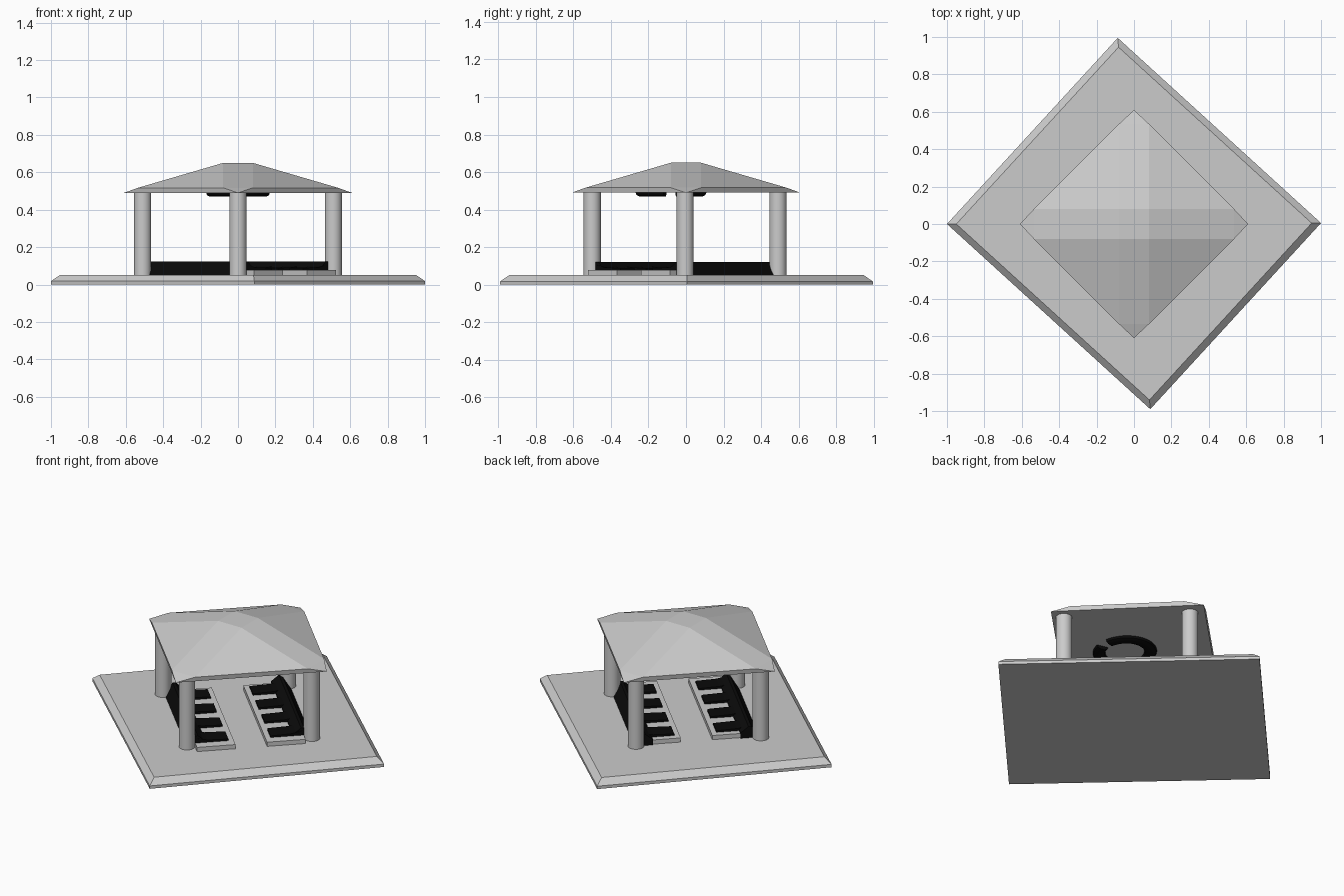
import bpy, bmesh, math
from mathutils import Vector

if "Cube" in bpy.data.objects:
    bpy.data.objects.remove(bpy.data.objects["Cube"])

def material(name, rgb):
    m = bpy.data.materials.new(name)
    m.diffuse_color = (*rgb, 1)
    m.use_nodes = True
    m.node_tree.nodes["Principled BSDF"].inputs["Base Color"].default_value = m.diffuse_color
    return m

GREY = material("light grey", (0.6, 0.6, 0.6))
BLACK = material("black", (0.003, 0.003, 0.003))

def finish(name, bm, mat, smooth=False):
    bmesh.ops.recalc_face_normals(bm, faces=bm.faces)
    me = bpy.data.meshes.new(name)
    bm.to_mesh(me)
    bm.free()
    ob = bpy.data.objects.new(name, me)
    bpy.context.collection.objects.link(ob)
    me.materials.append(mat)
    if smooth:
        bpy.ops.object.select_all(action='DESELECT')
        ob.select_set(True)
        bpy.context.view_layer.objects.active = ob
        bpy.ops.object.shade_smooth_by_angle(angle=math.radians(35))
    return ob

def loft(name, rings, mat, closed=False, smooth=False):
    """Skin a list of equal rings of points, capped unless closed."""
    bm = bmesh.new()
    rows = [[bm.verts.new(p) for p in r] for r in rings]
    n = len(rows[0])
    pairs = list(zip(rows, rows[1:]))
    for a, b in pairs:
        for i in range(n):
            j = (i + 1) % n
            bm.faces.new((a[i], a[j], b[j], b[i]))
    bm.faces.new(rows[0])
    bm.faces.new(rows[-1])
    return finish(name, bm, mat, smooth)

def diagonal(p, q, z):
    """p runs along the shelter towards +x -y, q across it."""
    s = math.sqrt(0.5)
    return Vector(((p + q) * s, (q - p) * s, z))

def extrude_p(name, profile, p0, p1, mat):
    return loft(name, [[diagonal(p, q, z) for q, z in profile] for p in (p0, p1)], mat)

# Ground slab with sloped rim
corners = [(-1, 0), (0.087, -0.99), (1, 0.005), (-0.087, 0.995)]
loft("base", [[(x * k, y * k, z) for x, y in corners]
              for k, z in ((1, 0), (1, 0.018), (0.95, 0.052))], GREY)

# Roof: convex hull of eave corners, raised eave edge and flat top
bm = bmesh.new()
pts = [(0.61, 0, 0.49), (-0.61, 0, 0.49), (0, 0.61, 0.49), (0, -0.61, 0.49)]
for sx in (-1, 1):
    for sy in (-1, 1):
        pts += [(sx * 0.08, sy * 0.535, 0.517), (sx * 0.535, sy * 0.08, 0.517),
                (sx * 0.08, sy * 0.08, 0.65)]
for p in pts:
    bm.verts.new(p)
bmesh.ops.convex_hull(bm, input=bm.verts)
bmesh.ops.dissolve_limit(bm, angle_limit=0.01, verts=bm.verts, edges=bm.edges)
finish("roof", bm, GREY)

# Posts
for i, (x, y) in enumerate([(-0.51, -0.005), (0.51, -0.005), (0, -0.5), (0, 0.49)]):
    rings = [[(x + 0.046 * math.cos(t * math.tau / 32), y + 0.046 * math.sin(t * math.tau / 32), z)
              for t in range(32)] for z in (0.05, 0.492)]
    loft(f"post_{i + 1}", rings, GREY, smooth=True)

# Two mirrored rows: platform, sloped rail and four bars
for side, tag in ((-1, "left"), (1, "right")):
    def mirrored(profile):
        return [(side * q, z) for q, z in profile]
    extrude_p(f"platform_{tag}", mirrored([(0.09, 0.05), (0.31, 0.05), (0.31, 0.078), (0.09, 0.078)]),
              -0.34, 0.43, GREY)
    extrude_p(f"rail_{tag}", mirrored([(0.357, 0.052), (0.312, 0.122), (0.295, 0.122),
                                       (0.25, 0.085), (0.25, 0.052)]), -0.35, 0.37, BLACK)
    for i in range(4):
        p = 0.32 - 0.19 * i
        extrude_p(f"bar_{tag}_{i + 1}", mirrored([(0.12, 0.07), (0.3, 0.07), (0.3, 0.105),
                                                  (0.24, 0.092), (0.12, 0.088)]),
                  p - 0.052, p + 0.052, BLACK)

# Ceiling ring in two rounded halves
def ring_half(name, start, end):
    rings = []
    for i in range(25):
        a = math.radians(start + (end - start) * i / 24)
        rings.append([(r * math.cos(a), -0.08 + r * 1.08 * math.sin(a), z) for r, z in
                      ((0.105, 0.492), (0.11, 0.478), (0.125, 0.47),
                       (0.155, 0.47), (0.17, 0.478), (0.175, 0.492))])
    loft(name, rings, BLACK, smooth=True)

ring_half("ceiling_ring_back", 12, 168)
ring_half("ceiling_ring_front", 192, 348)
